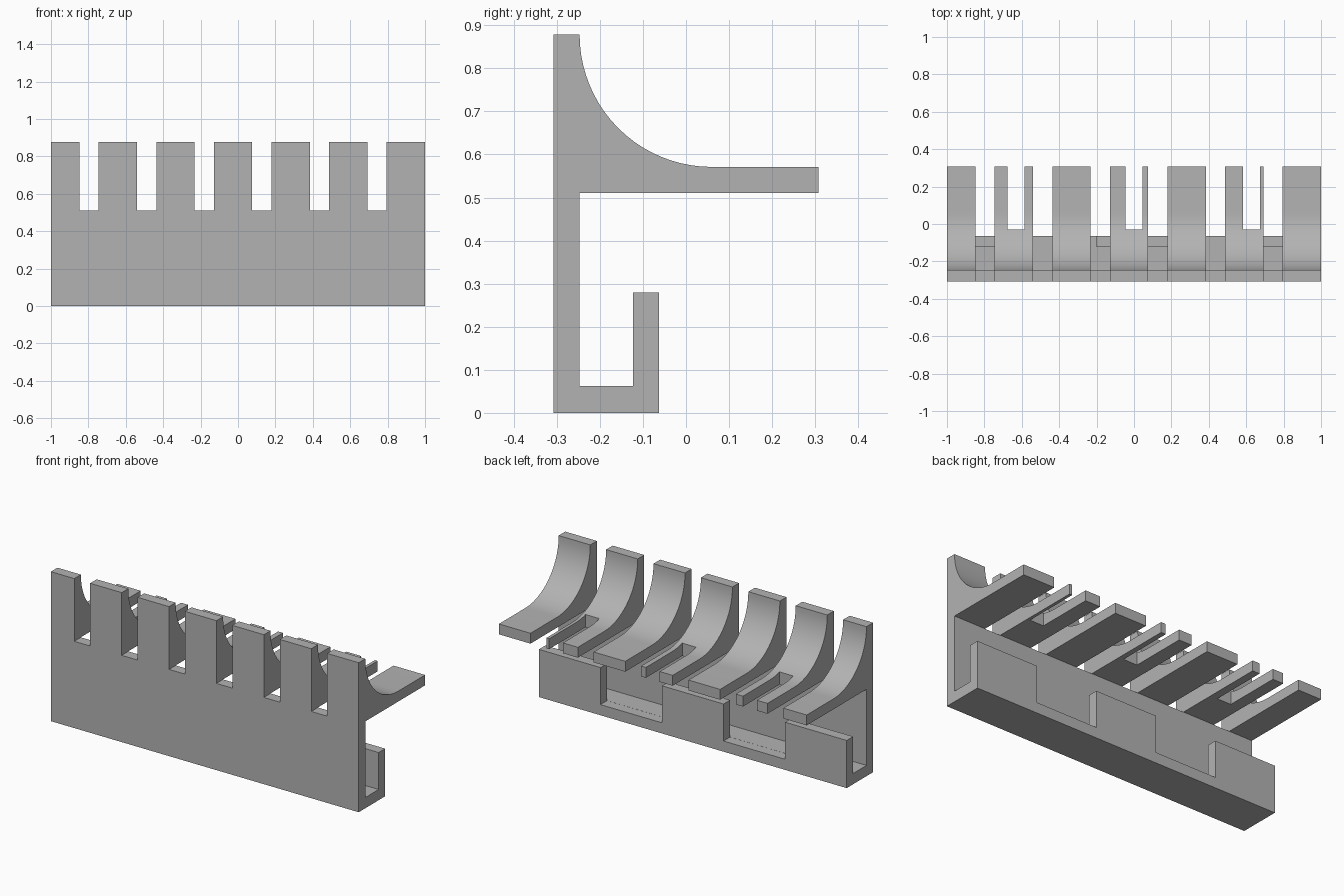
import bpy
import bmesh
import math

if "Cube" in bpy.data.objects:
    bpy.data.objects.remove(bpy.data.objects["Cube"], do_unlink=True)

# Key positions of the side profile
FRONT, BACK = -0.308, 0.308
PLATE = -0.247
LIP_IN, LIP_OUT, LIP_TOP = -0.123, -0.063, 0.28
FLOOR = 0.063
ARM_LOW, ARM_TOP, TOP = 0.51, 0.571, 0.878
RADIUS = TOP - ARM_TOP
ARC_STEPS = 20

grey = bpy.data.materials.new("plain_grey")
grey.use_nodes = True
colour = (0.45, 0.45, 0.45, 1.0)
grey.diffuse_color = colour
grey.node_tree.nodes["Principled BSDF"].inputs["Base Color"].default_value = colour


def make_object(name, bm):
    bmesh.ops.recalc_face_normals(bm, faces=bm.faces)
    mesh = bpy.data.meshes.new(name)
    bm.to_mesh(mesh)
    bm.free()
    mesh.materials.append(grey)
    obj = bpy.data.objects.new(name, mesh)
    bpy.context.collection.objects.link(obj)
    return obj


def add_prism(bm, profile, x0, x1):
    """Extrude a (y, z) outline along x."""
    face = bm.faces.new([bm.verts.new((x0, y, z)) for y, z in profile])
    grown = bmesh.ops.extrude_face_region(bm, geom=[face])["geom"]
    verts = [v for v in grown if isinstance(v, bmesh.types.BMVert)]
    bmesh.ops.translate(bm, verts=verts, vec=(x1 - x0, 0, 0))


def add_block(bm, x0, x1, y0, y1, z0, z1):
    add_prism(bm, [(y0, z0), (y1, z0), (y1, z1), (y0, z1)], x0, x1)


# Full-length rail: front plate, hooked trough, arm and concave fillet
arc = []
for i in range(ARC_STEPS + 1):
    a = math.radians(90) * i / ARC_STEPS
    arc.append((PLATE + RADIUS * (1 - math.sin(a)), TOP - RADIUS * math.cos(a)))
profile = [
    (FRONT, 0), (LIP_OUT, 0), (LIP_OUT, LIP_TOP), (LIP_IN, LIP_TOP),
    (LIP_IN, FLOOR), (PLATE, FLOOR), (PLATE, ARM_LOW),
    (BACK, ARM_LOW), (BACK, ARM_TOP),
] + arc + [(FRONT, TOP)]
bm = bmesh.new()
add_prism(bm, profile, -1, 1)
rack = make_object("slotted_rack", bm)

# Cutters
bm = bmesh.new()
for k in range(6):  # gaps between the arms
    x = -0.848 + 0.308 * k
    add_block(bm, x, x + 0.103, -0.5, 0.5, ARM_LOW - 0.0005, 1)
for x in (-0.631, 0, 0.629):  # open slots in the arm tips
    add_block(bm, x - 0.045, x + 0.045, -0.03, 0.5, 0.45, 1)
for x in (-0.4, 0.4):  # openings in the trough lip
    add_block(bm, x - 0.2, x + 0.2, LIP_IN - 0.0005, 0, FLOOR - 0.0005, 0.35)
cutter = make_object("gap_cutter", bm)
cutter.hide_render = True

# Cut, then smooth only the concave fillets
cut = rack.modifiers.new("gaps", "BOOLEAN")
cut.operation = "DIFFERENCE"
cut.solver = "EXACT"
cut.object = cutter
bpy.ops.object.select_all(action="DESELECT")
rack.select_set(True)
bpy.context.view_layer.objects.active = rack
bpy.ops.object.modifier_apply(modifier=cut.name)
bpy.data.objects.remove(cutter, do_unlink=True)
bpy.ops.object.shade_smooth_by_angle(angle=math.radians(30))
